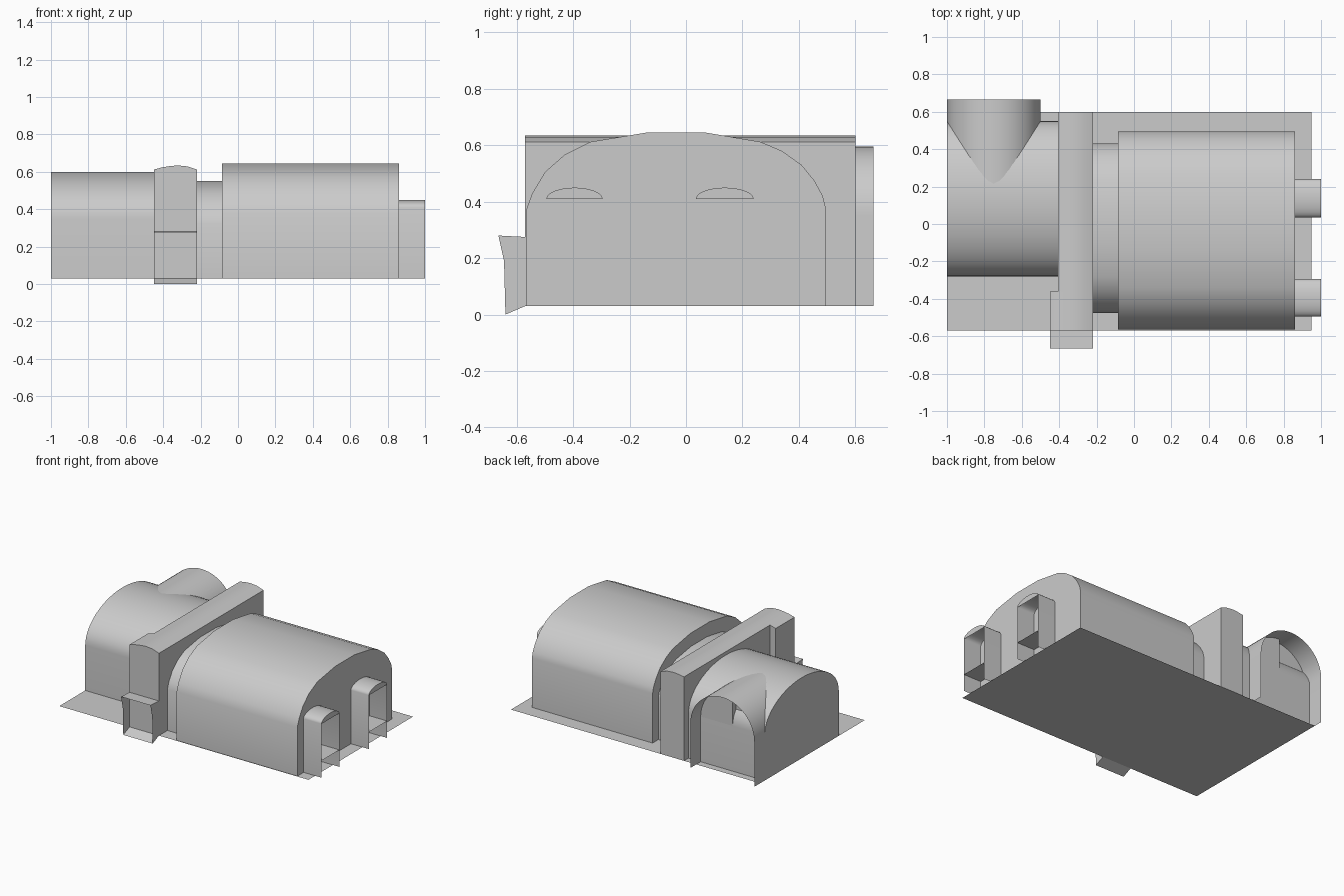
import bpy, math

if "Cube" in bpy.data.objects:
    bpy.data.objects.remove(bpy.data.objects["Cube"])

G = 0.03  # ground level


def mesh(name, verts, faces, smooth=False):
    me = bpy.data.meshes.new(name)
    me.from_pydata(verts, [], faces)
    me.update()
    ob = bpy.data.objects.new(name, me)
    bpy.context.collection.objects.link(ob)
    bpy.ops.object.select_all(action='DESELECT')
    ob.select_set(True)
    bpy.context.view_layer.objects.active = ob
    bpy.ops.object.mode_set(mode='EDIT')
    bpy.ops.mesh.select_all(action='SELECT')
    bpy.ops.mesh.normals_make_consistent(inside=False)
    bpy.ops.object.mode_set(mode='OBJECT')
    if smooth:
        bpy.ops.object.shade_smooth_by_angle(angle=math.radians(30))
    return ob


def extrude(name, prof, axis, a, b, cap_a=True, cap_b=True, smooth=True, closed=False):
    """Sweep a (horizontal, z) profile along x or y; the base stays open unless closed."""
    n = len(prof)
    place = (lambda t, p: (t, p[0], p[1])) if axis == 'x' else (lambda t, p: (p[0], t, p[1]))
    verts = [place(t, p) for t in (a, b) for p in prof]
    faces = [(i, (i + 1) % n, n + (i + 1) % n, n + i) for i in range(n if closed else n - 1)]
    if cap_a:
        faces.append(tuple(range(n)))
    if cap_b:
        faces.append(tuple(range(n, 2 * n)))
    return mesh(name, verts, faces, smooth)


def arch(lo, hi, spring, top, seg=20, base=G):
    """Straight sides with a half-ellipse on top."""
    c, r = (lo + hi) / 2, (hi - lo) / 2
    pts = [(c - r * math.cos(math.pi * i / seg),
            spring + (top - spring) * math.sin(math.pi * i / seg)) for i in range(seg + 1)]
    return [(lo, base)] + pts + [(hi, base)]


def quad(name, *v):
    return mesh(name, v, [(0, 1, 2, 3)])


# ground sheet
quad("ground_sheet", (-1, -.57, G), (.95, -.57, G), (.95, .60, G), (-1, .60, G))

# large vaulted hall with a flat crown, and the smaller neck behind it
hall = [(-.565, G), (-.565, .375), (-.545, .43), (-.50, .505), (-.43, .567), (-.34, .612),
        (-.14, .645), (.07, .645), (.265, .612), (.34, .58), (.41, .53), (.455, .475),
        (.485, .42), (.495, .38), (.495, G)]
extrude("main_hall", hall, 'x', -.085, .86)
neck = [(-.0225 + (y + .035) * .854, G + (z - G) * .846) for y, z in hall]
extrude("neck_hall", neck, 'x', -.22, -.085)

# cross wall with rounded top, thicker at the front end
wall = [(-.405, G), (-.405, .624), (-.36, .631), (-.32, .634), (-.27, .629), (-.22, .612), (-.22, G)]
extrude("cross_wall", wall, 'y', -.36, .60)
block = [(-.45, G), (-.45, .612)] + wall[1:]
extrude("cross_wall_front", block, 'y', -.57, -.36)

# open porch hood at the front of the cross wall
L, R = -.45, -.22
side = [(-.57, G), (-.57, .275), (-.665, .28), (-.645, .19), (-.64, 0)]
for nm, x in (("porch_left", L), ("porch_right", R)):
    mesh(nm, [(x, y, z) for y, z in side], [tuple(range(5))])
quad("porch_roof", (L, -.57, .275), (R, -.57, .275), (R, -.665, .28), (L, -.665, .28))
quad("porch_floor", (L, -.57, G), (R, -.57, G), (R, -.64, 0), (L, -.64, 0))

# rear hall and its crossing arm, open at the back
extrude("side_hall", arch(-.28, .55, .35, .60, 28), 'x', -1, -.405)
extrude("side_arm", arch(-1, -.5, .35, .595, 28), 'y', .14, .665, False, False)

# two overlapping door leaves set inside the arm
door = arch(-1, -.5, .35, .595, 28)
near = [p for p in door if p[0] >= -.751]
extrude("door_near", [(-.75, G)] + near, 'y', .51, .55, smooth=False, closed=True)
mesh("door_far", [(x, .512, z) for x, z in door], [tuple(range(len(door)))])

# end bays with open fronts, sill shelves and arched heads
for nm, lo, hi in (("bay_front", -.495, -.295), ("bay_back", .035, .24)):
    prof = arch(lo, hi, .41, .45, 12)
    extrude(nm, prof, 'x', .86, 1, False, False)
    head = prof[1:-1]
    mesh(nm + "_head", [(1, y, z) for y, z in head], [tuple(range(len(head)))])
    quad(nm + "_sill", (.86, lo, .15), (1, lo, .15), (1, hi, .15), (.86, hi, .15))
